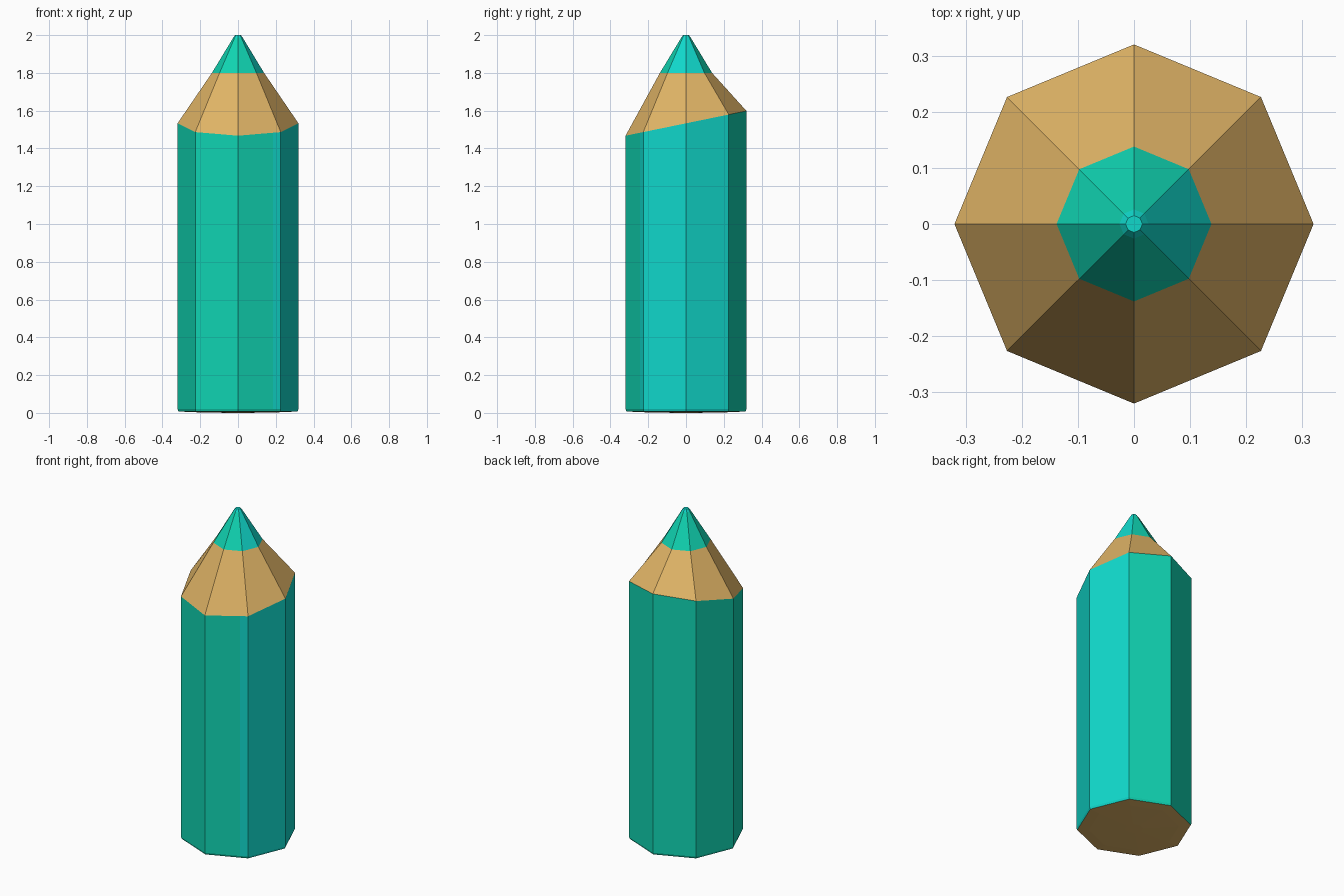
import bpy, bmesh, math

if "Cube" in bpy.data.objects:
    bpy.data.objects.remove(bpy.data.objects["Cube"])

def lin(c):
    c /= 255
    return c / 12.92 if c < 0.04045 else ((c + 0.055) / 1.055) ** 2.4

def material(name, rgb):
    m = bpy.data.materials.new(name)
    m.diffuse_color = (*[lin(c) for c in rgb], 1)
    m.use_nodes = True
    m.node_tree.nodes["Principled BSDF"].inputs["Base Color"].default_value = m.diffuse_color
    return m

GREEN, BLUE, WOOD = 0, 1, 2
mats = [material("green_teal", (16, 212, 178)),
        material("blue_teal", (16, 216, 203)),
        material("bare_wood", (224, 180, 102))]
N = 8

def lathe(name, rings, rule, slant=()):
    """Eight-sided solid from (radius, z) rings; a ring indexed in slant is tilted."""
    bm = bmesh.new()
    loops = []
    for i, (r, z) in enumerate(rings):
        loop = []
        for k in range(N):
            a = math.tau * k / N
            x, y = r * math.cos(a), r * math.sin(a)
            loop.append(bm.verts.new((x, y, z + (0.205 * y if i in slant else 0))))
        loops.append(loop)
    for lo, hi in zip(loops, loops[1:]):
        for k in range(N):
            j = (k + 1) % N
            bm.faces.new((lo[k], lo[j], hi[j], hi[k]))
    bm.faces.new(loops[0][::-1])
    bm.faces.new(loops[-1])
    bm.normal_update()
    # thin blue strip on the front right side of the painted body
    if name == "painted_body":
        side = [f for f in bm.faces if f.normal.y < -0.8 and f.normal.x > 0.3
                and f.calc_area() > 0.1]
        geom = side + [e for f in side for e in f.edges] + [v for f in side for v in f.verts]
        bmesh.ops.bisect_plane(bm, geom=geom, plane_co=(0.185, 0, 0), plane_no=(1, 0, 0))
        bm.normal_update()
    for f in bm.faces:
        f.material_index = rule(f)
    me = bpy.data.meshes.new(name)
    bm.to_mesh(me)
    bm.free()
    for m in mats:
        me.materials.append(m)
    ob = bpy.data.objects.new(name, me)
    bpy.context.collection.objects.link(ob)
    return ob

def teal(f):
    c = f.calc_center_median()
    right = c.x > 0 and abs(c.y) < c.x * 0.6
    strip = c.x > 0.19 and c.y < 0
    return BLUE if right or strip else GREEN

def body_rule(f):
    return WOOD if f.normal.z < -0.9 else teal(f)

def tip_rule(f):
    return BLUE if f.calc_center_median().z > 1.985 else teal(f)

# painted barrel with a steep chamfer and a slightly domed wooden end
lathe("painted_body", [(0.05, 0), (0.25, 0.004), (0.315, 0.008), (0.32, 0.02), (0.32, 1.533)],
      body_rule, slant={4})
# sharpened wood with slanted lower rim
lathe("sharpened_wood", [(0.32, 1.533), (0.138, 1.8)], lambda f: WOOD, slant={0})
# coloured lead with a small blunt end
lathe("lead_tip", [(0.138, 1.8), (0.026, 1.985), (0.015, 2.0)], tip_rule)
